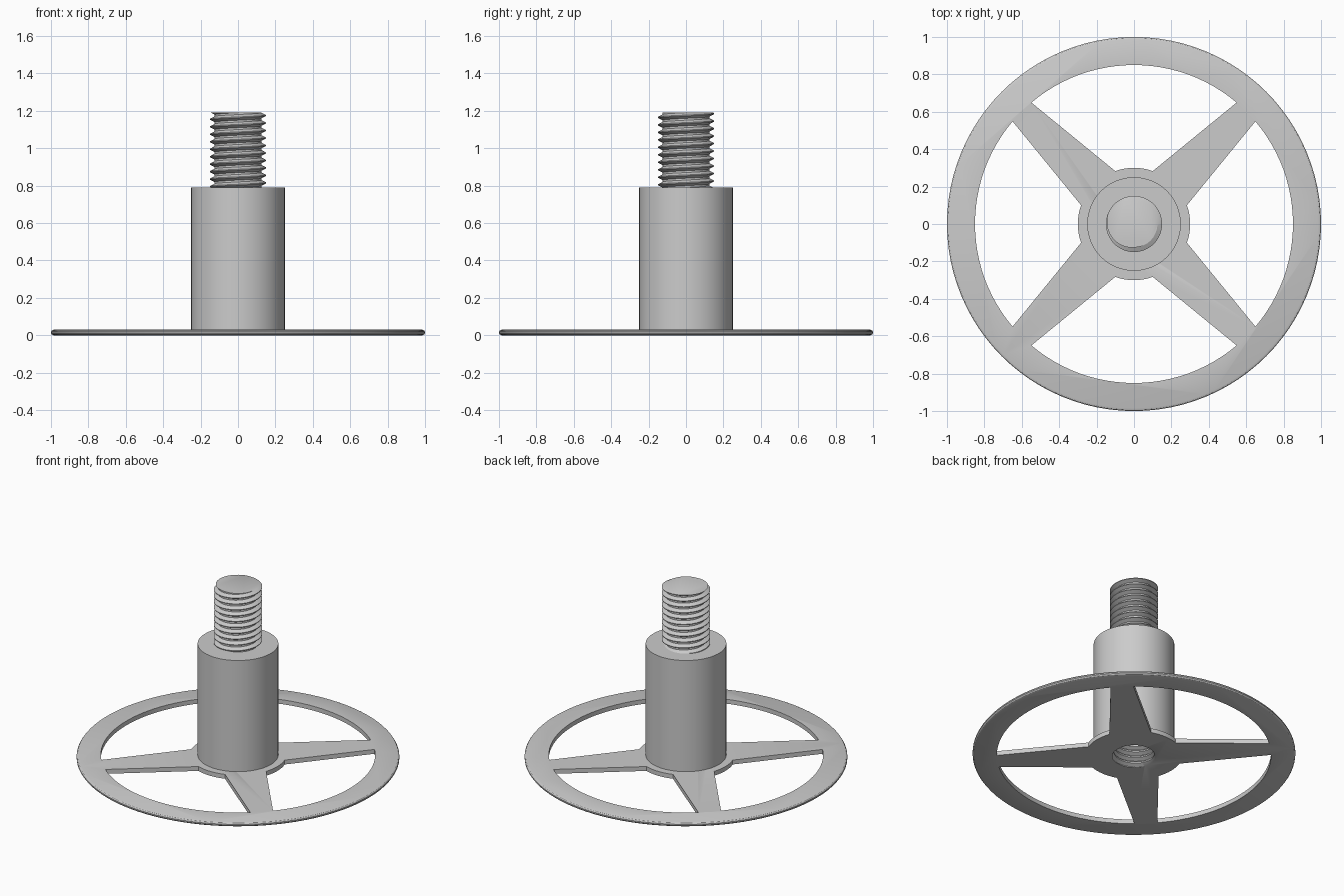
import bpy
import bmesh
from math import cos, sin, tau, radians

if "Cube" in bpy.data.objects:
    bpy.data.objects.remove(bpy.data.objects["Cube"], do_unlink=True)

SEGMENTS = 96
PITCH = 0.04
THICK = 0.03
COLUMN_TOP = 0.79
STUD_TOP = 1.19

metal = bpy.data.materials.new("light grey metal")
metal.use_nodes = True
GREY = (0.6, 0.6, 0.6, 1)
metal.diffuse_color = GREY
metal.node_tree.nodes["Principled BSDF"].inputs["Base Color"].default_value = GREY


def polar(r, a, z):
    return (r * cos(a), r * sin(a), z)


def make_object(name, bm):
    bmesh.ops.recalc_face_normals(bm, faces=bm.faces)
    mesh = bpy.data.meshes.new(name)
    bm.to_mesh(mesh)
    bm.free()
    mesh.materials.append(metal)
    obj = bpy.data.objects.new(name, mesh)
    bpy.context.collection.objects.link(obj)
    return obj


def lathe(name, profile):
    """Closed solid turned around z from (radius, height) points."""
    bm = bmesh.new()
    rings = [[bm.verts.new(polar(r, tau * i / SEGMENTS, z)) for i in range(SEGMENTS)]
             for r, z in profile]
    for low, high in zip(rings, rings[1:]):
        for i in range(SEGMENTS):
            j = (i + 1) % SEGMENTS
            bm.faces.new((low[i], low[j], high[j], high[i]))
    bm.faces.new(rings[0])
    bm.faces.new(rings[-1])
    return make_object(name, bm)


def prism(name, outline, z0, z1):
    bm = bmesh.new()
    face = bm.faces.new([bm.verts.new((x, y, z0)) for x, y, _ in outline])
    top = bmesh.ops.extrude_face_region(bm, geom=[face])["geom"]
    bmesh.ops.translate(bm, vec=(0, 0, z1 - z0),
                        verts=[v for v in top if isinstance(v, bmesh.types.BMVert)])
    return make_object(name, bm)


def threaded_rod(name, z0, z1, minor=0.125, major=0.15):
    """Helical strip trimmed flat and capped at both ends."""
    section = [(minor, -0.5), (minor, -0.38), (major, -0.06),
               (major, 0.06), (minor, 0.38), (minor, 0.5)]
    n = SEGMENTS
    turns = round((z1 - z0) / PITCH) + 4
    bm = bmesh.new()
    previous = None
    for k in range(turns * n + 1):
        a = tau * (k / n + 0.375)
        z = z1 + PITCH * (k / n - turns + 2)
        column = [bm.verts.new(polar(r, a, z + PITCH * t)) for r, t in section]
        if previous:
            for i in range(len(section) - 1):
                bm.faces.new((previous[i], column[i], column[i + 1], previous[i + 1]))
        previous = column
    bmesh.ops.remove_doubles(bm, verts=bm.verts, dist=1e-5)
    for z, direction in ((z0, -1), (z1, 1)):
        bmesh.ops.bisect_plane(bm, geom=bm.verts[:] + bm.edges[:] + bm.faces[:],
                               plane_co=(0, 0, z), plane_no=(0, 0, direction),
                               clear_outer=True)
        rim = [e for e in bm.edges if e.is_boundary and
               all(abs(v.co.z - z) < 1e-4 for v in e.verts)]
        bmesh.ops.contextual_create(bm, geom=rim)
    return make_object(name, bm)


def cut(target, cutter):
    mod = target.modifiers.new("cut", "BOOLEAN")
    mod.operation = "DIFFERENCE"
    mod.solver = "EXACT"
    mod.object = cutter
    bpy.context.view_layer.objects.active = target
    bpy.ops.object.modifier_apply(modifier=mod.name)


# Flat wheel with a rounded rim
rim_round = [(0.985, 0), (0.995, 0.004), (1, 0.011)]
wheel = lathe("wheel", rim_round + [(r, THICK - z) for r, z in reversed(rim_round)])

# Four windows leave tapered spokes on the diagonals
cutters = []
outer_half, inner_half, steps = radians(40.2), radians(19.5), 24
for q in range(4):
    mid = tau * q / 4
    fractions = [2 * i / steps - 1 for i in range(steps + 1)]
    outline = [polar(0.85, mid + f * outer_half, 0) for f in fractions]
    outline += [polar(0.3, mid - f * inner_half, 0) for f in fractions]
    window = prism("window_cutter", outline, -0.1, 0.1)
    cut(wheel, window)
    cutters.append(window)

# Column standing on the hub
column = lathe("column", [(0.25, THICK), (0.25, COLUMN_TOP)])

# Threaded socket running up from the underside
socket = threaded_rod("socket_cutter", -0.05, 0.43)
cutters.append(socket)
for part in (wheel, column):
    cut(part, socket)
for cutter in cutters:
    bpy.data.objects.remove(cutter, do_unlink=True)

# Threaded stud on top
stud = threaded_rod("threaded_stud", COLUMN_TOP, STUD_TOP)

# Smooth shading with sharp edges kept
bpy.ops.object.select_all(action="DESELECT")
for part in (wheel, column, stud):
    part.select_set(True)
bpy.context.view_layer.objects.active = wheel
bpy.ops.object.shade_smooth_by_angle(angle=radians(30))
